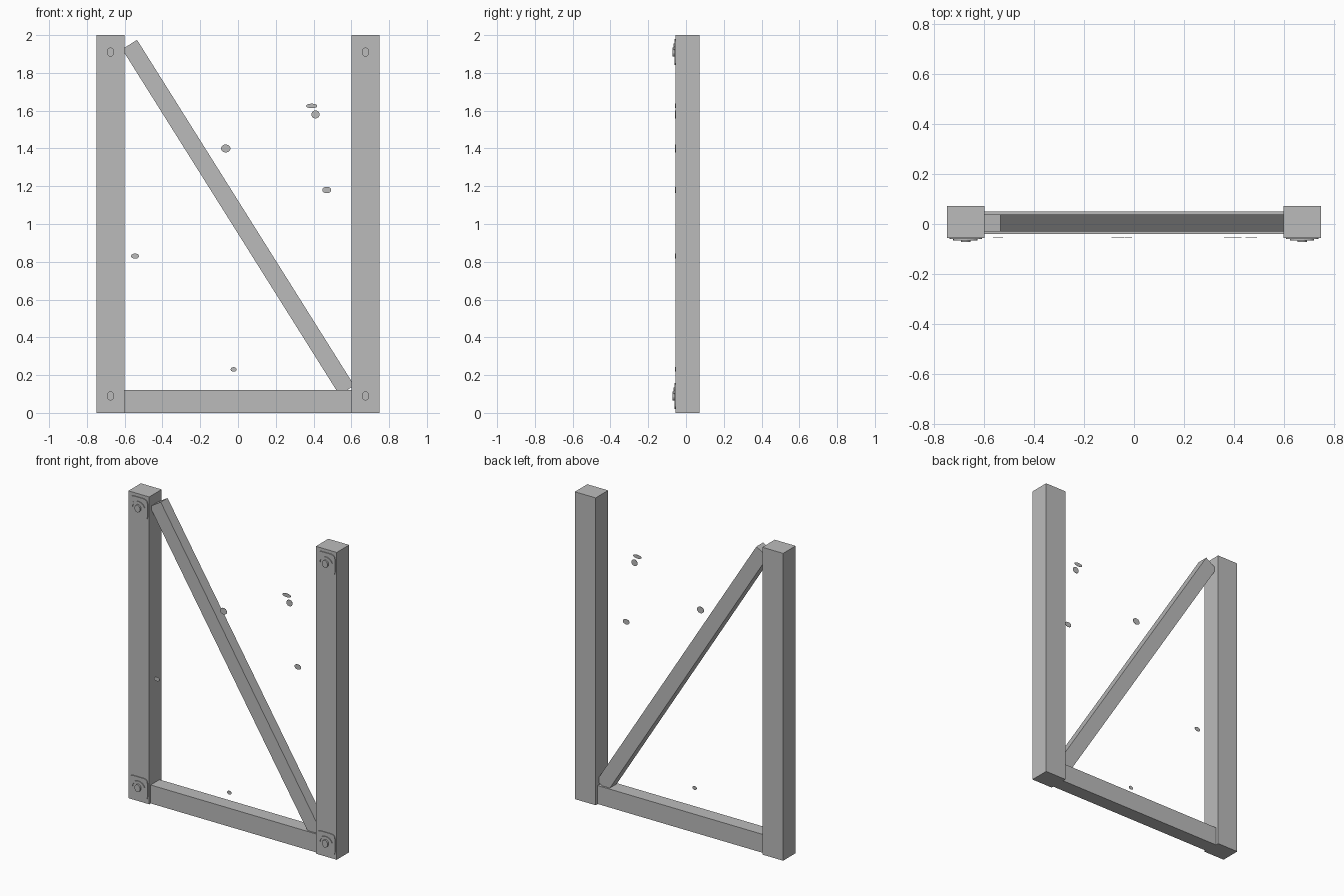
import bpy, bmesh, math
from mathutils import Vector

if "Cube" in bpy.data.objects:
    bpy.data.objects.remove(bpy.data.objects["Cube"], do_unlink=True)

# One plain grey for everything
grey = bpy.data.materials.new("timber_grey")
grey.use_nodes = True
colour = (0.5, 0.5, 0.5, 1)
grey.diffuse_color = colour
grey.node_tree.nodes["Principled BSDF"].inputs["Base Color"].default_value = colour


def finish(name, bm):
    bmesh.ops.recalc_face_normals(bm, faces=bm.faces[:])
    mesh = bpy.data.meshes.new(name)
    bm.to_mesh(mesh)
    bm.free()
    mesh.materials.append(grey)
    obj = bpy.data.objects.new(name, mesh)
    bpy.context.collection.objects.link(obj)
    return obj


def box(name, centre, size, turn=0):
    bm = bmesh.new()
    bmesh.ops.create_cube(bm, size=1)
    bmesh.ops.scale(bm, vec=size, verts=bm.verts[:])
    obj = finish(name, bm)
    obj.location = centre
    obj.rotation_euler.y = turn
    return obj


def slab(name, outline, back, front):
    """Extrude an x-z outline between two depths."""
    bm = bmesh.new()
    face = bm.faces.new([bm.verts.new((x, back, z)) for x, z in outline])
    new = bmesh.ops.extrude_face_region(bm, geom=[face])["geom"]
    moved = [v for v in new if isinstance(v, bmesh.types.BMVert)]
    bmesh.ops.translate(bm, vec=(0, front - back, 0), verts=moved)
    return finish(name, bm)


def rounded(cx, cz, rx, rz, power=1.0, sides=16):
    """Ellipse outline; a power below one squares it off."""
    points = []
    for i in range(sides):
        a = math.tau * (i + 0.5) / sides
        c, s = math.cos(a), math.sin(a)
        points.append((cx + rx * math.copysign(abs(c) ** power, c),
                       cz + rz * math.copysign(abs(s) ** power, s)))
    return points


# Posts and corner plates
FACE = -0.056
for side, sx in (("right", -1), ("left", 1)):
    x = sx * 0.675
    box(f"{side}_post", (x, 0.008, 1), (0.15, 0.128, 2))
    for level, z in (("lower", 0.09), ("upper", 1.91)):
        name = f"{side}_{level}"
        slab(f"{name}_plate", rounded(x, z, 0.066, 0.07, 0.35), FACE + 0.002, FACE - 0.005)
        slab(f"{name}_boss", rounded(x, z, 0.02, 0.024), FACE - 0.004, FACE - 0.016)
        # Raised curved ridge round the boss
        arc = [math.pi * (0.1 + 0.9 * i / 10) for i in range(11)]
        outer = [(x + 0.05 * math.cos(a), z + 0.045 * math.sin(a)) for a in arc]
        inner = [(x + 0.04 * math.cos(a), z + 0.035 * math.sin(a)) for a in reversed(arc)]
        slab(f"{name}_ridge", outer + inner, FACE - 0.004, FACE - 0.010)

# Bottom rail and diagonal brace
box("bottom_rail", (0, 0.005, 0.06), (1.2, 0.092, 0.12))
top, foot = Vector((-0.574, 0.004, 1.950)), Vector((0.576, 0.004, 0.120))
run = foot - top
box("diagonal_brace", (top + foot) / 2, (0.093, 0.07, run.length), math.atan2(run.x, run.z))

# Small loose flakes in the front plane: x, z, half width, half height
flakes = [(0.39, 1.625, 0.03, 0.012), (0.41, 1.58, 0.022, 0.021),
          (-0.065, 1.40, 0.025, 0.021), (0.47, 1.18, 0.024, 0.017),
          (-0.545, 0.83, 0.021, 0.014), (-0.023, 0.23, 0.016, 0.012)]
for i, (x, z, rx, rz) in enumerate(flakes):
    slab(f"flake_{i + 1}", rounded(x, z, rx, rz), FACE + 0.001, FACE - 0.001)
